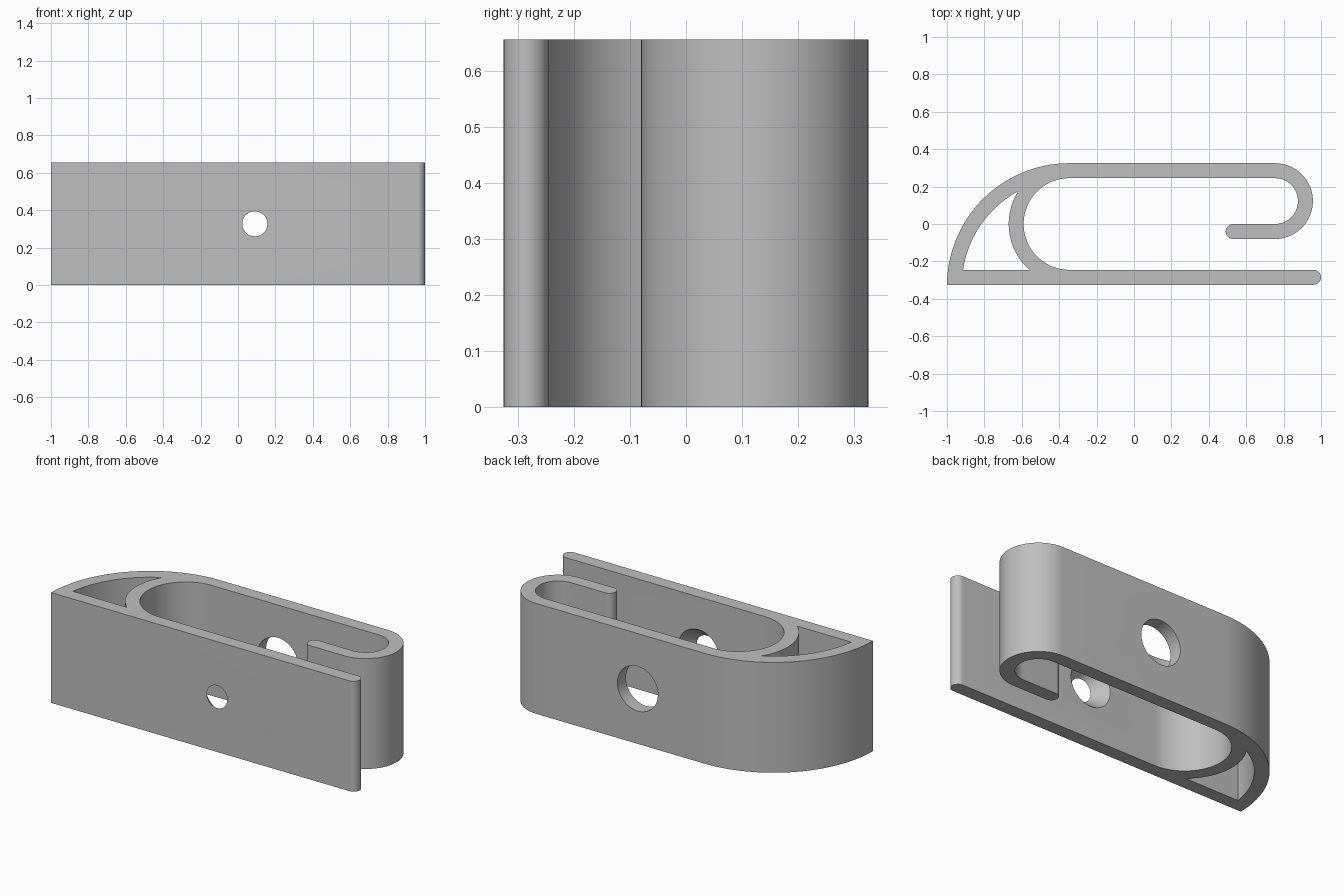
import bpy
import bmesh
from math import radians, cos, sin, pi
from mathutils import Matrix, Vector

HEIGHT = 0.655
HALF = 0.325          # half of the depth
WALL = 0.08           # wall thickness
HOLE_X = 0.09

if "Cube" in bpy.data.objects:
    bpy.data.objects.remove(bpy.data.objects["Cube"])

grey = bpy.data.materials.new("plain grey")
grey.use_nodes = True
grey.diffuse_color = (0.52, 0.52, 0.52, 1)
grey.node_tree.nodes["Principled BSDF"].inputs["Base Color"].default_value = (0.52, 0.52, 0.52, 1)


def arc(cx, cy, r, start, end, steps=32):
    angles = [radians(start + (end - start) * i / steps) for i in range(steps + 1)]
    return [(cx + r * cos(a), cy + r * sin(a)) for a in angles]


def extrude_loops(name, loops, height):
    """Fill closed outlines (inner ones become holes) and extrude them upwards."""
    bm = bmesh.new()
    for loop in loops:
        verts = [bm.verts.new((x, y, 0)) for x, y in loop]
        for a, b in zip(verts, verts[1:] + verts[:1]):
            bm.edges.new((a, b))
    bmesh.ops.triangle_fill(bm, edges=bm.edges[:], use_beauty=True)
    top = bmesh.ops.extrude_face_region(bm, geom=bm.faces[:], use_keep_orig=True)
    verts = [g for g in top["geom"] if isinstance(g, bmesh.types.BMVert)]
    bmesh.ops.translate(bm, verts=verts, vec=Vector((0, 0, height)))
    bmesh.ops.recalc_face_normals(bm, faces=bm.faces[:])
    return finish(name, bm)


def finish(name, bm):
    mesh = bpy.data.meshes.new(name)
    bm.to_mesh(mesh)
    bm.free()
    mesh.materials.append(grey)
    obj = bpy.data.objects.new(name, mesh)
    bpy.context.collection.objects.link(obj)
    return obj


def cutter(name, y0, y1, r0, r1):
    """Cone along y, radius r0 at y0 and r1 at y1."""
    bm = bmesh.new()
    bmesh.ops.create_cone(bm, cap_ends=True, segments=64, radius1=r0, radius2=r1, depth=y1 - y0)
    place = Matrix.Translation((HOLE_X, (y0 + y1) / 2, HEIGHT / 2))
    bmesh.ops.transform(bm, matrix=place @ Matrix.Rotation(-pi / 2, 4, "X"), verts=bm.verts[:])
    obj = finish(name, bm)
    obj.hide_render = True
    return obj


# Clip outline: base plate, slot, hook and curved back
bend_x, shell_y, hook_x = -0.345, -0.33, 0.754
hook_r = 0.2025
hook_y = HALF - hook_r
tip = WALL / 2
outline = (
    [(-1, -HALF)]
    + arc(1 - tip, -HALF + tip, tip, -90, 90, 16)
    + arc(bend_x, 0, HALF - WALL, 270, 90, 48)
    + arc(hook_x, hook_y, hook_r - WALL, 90, -90)
    + arc(0.53, hook_y - hook_r + tip, tip, 90, 270, 16)
    + arc(hook_x, hook_y, hook_r, -90, 90)
    + arc(bend_x, shell_y, HALF - shell_y, 90, 179, 48)
)
# Pocket between the curved back and the slot wall
pocket = (
    arc(bend_x, shell_y, HALF - shell_y - WALL, 118.4, 171.5)
    + arc(bend_x, 0, HALF, 228.9, 147.2)[:-1]
)
clip = extrude_loops("clip_body", [outline, pocket], HEIGHT)

# Countersunk screw hole in the plate and wide access hole opposite
slope = (0.133 - 0.067) / WALL
extra = 0.02
cutters = [
    cutter("screw_hole_cutter", -HALF - extra, -HALF + WALL + extra,
           0.067 - slope * extra, 0.133 + slope * extra),
    cutter("access_hole_cutter", HALF - WALL - extra, HALF + extra, 0.133, 0.133),
]
bpy.ops.object.select_all(action="DESELECT")
bpy.context.view_layer.objects.active = clip
clip.select_set(True)
for c in cutters:
    mod = clip.modifiers.new(c.name, "BOOLEAN")
    mod.operation = "DIFFERENCE"
    mod.solver = "EXACT"
    mod.object = c
    bpy.ops.object.modifier_apply(modifier=mod.name)
    bpy.data.objects.remove(c)

bpy.ops.object.shade_smooth_by_angle(angle=radians(30))
